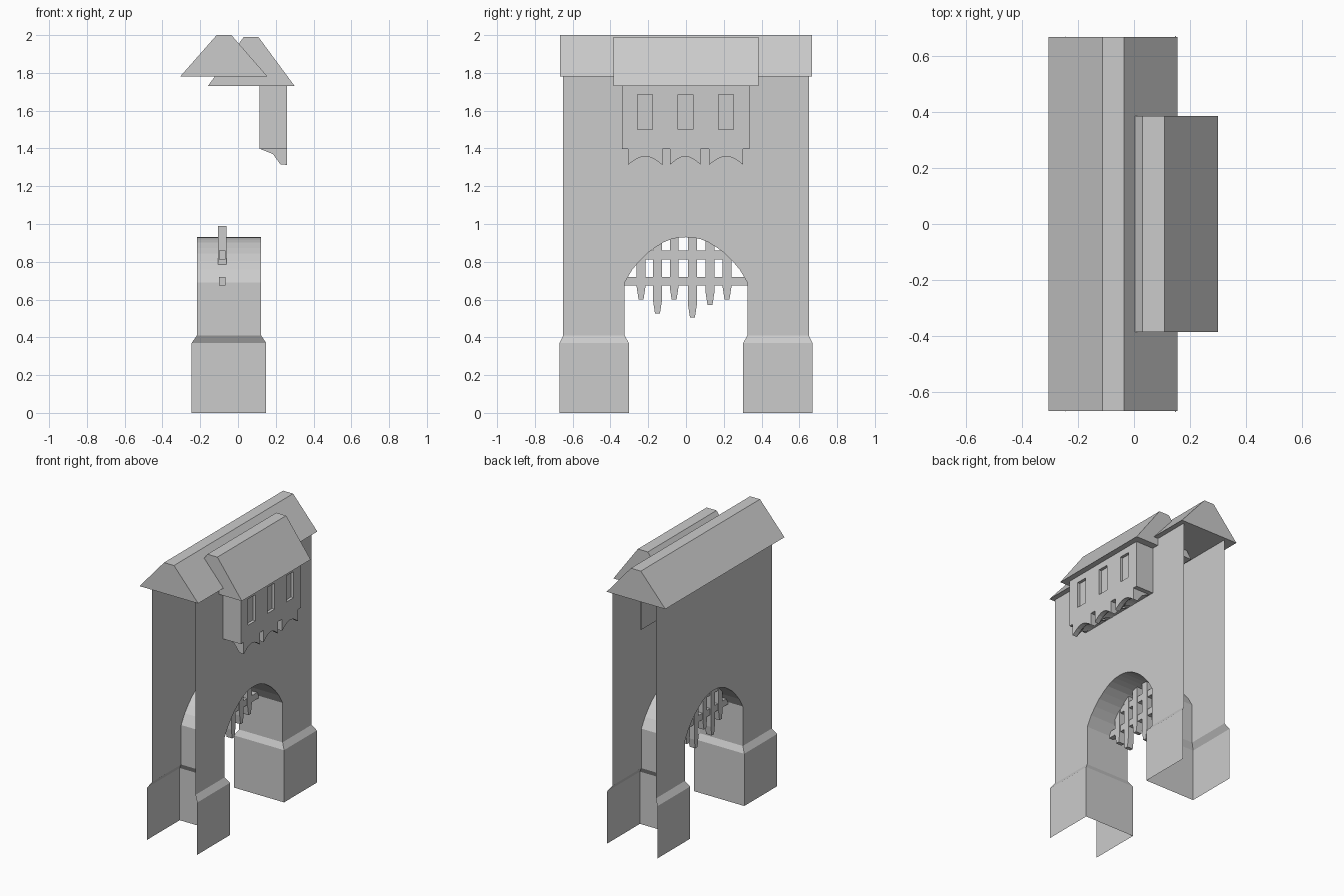
import bpy, bmesh, math

if "Cube" in bpy.data.objects:
    bpy.data.objects.remove(bpy.data.objects["Cube"])


def finish(name, bm):
    bmesh.ops.remove_doubles(bm, verts=bm.verts, dist=1e-4)
    bmesh.ops.recalc_face_normals(bm, faces=bm.faces)
    me = bpy.data.meshes.new(name)
    bm.to_mesh(me)
    bm.free()
    ob = bpy.data.objects.new(name, me)
    bpy.context.collection.objects.link(ob)
    return ob


def face(bm, pts):
    bm.faces.new([bm.verts.new(p) for p in pts])


def loft(name, sections):
    """Closed solid through equal-length cross-sections."""
    bm = bmesh.new()
    rings = [[bm.verts.new(p) for p in s] for s in sections]
    n = len(rings[0])
    for a, b in zip(rings, rings[1:]):
        for i in range(n):
            j = (i + 1) % n
            bm.faces.new((a[i], a[j], b[j], b[i]))
    bm.faces.new(rings[0])
    bm.faces.new(rings[-1])
    return finish(name, bm)


def box(name, x0, x1, y0, y1, z0, z1):
    ring = [(x0, z0), (x1, z0), (x1, z1), (x0, z1)]
    return loft(name, [[(x, y, z) for x, z in ring] for y in (y0, y1)])


# Gate shell: two thin walls flaring at the foot, joined by the arch lining
XC = -0.048
TOP = 1.78
legs = [(0.303, 0.67, 0.0, 0.197), (0.303, 0.67, 0.37, 0.197),
        (0.325, 0.65, 0.41, 0.17), (0.325, 0.65, 0.69, 0.17)]  # inner y, outer y, z, half depth
arch = [(0.325, 0.69), (0.285, 0.758), (0.245, 0.805), (0.205, 0.845), (0.165, 0.874),
        (0.12, 0.903), (0.08, 0.919), (0.04, 0.928), (0.0, 0.93)]
bm = bmesh.new()
for sy in (1, -1):
    for sx in (1, -1):
        for (i0, o0, z0, d0), (i1, o1, z1, d1) in zip(legs, legs[1:]):
            xa, xb = XC + sx * d0, XC + sx * d1
            face(bm, [(xa, sy * i0, z0), (xa, sy * o0, z0), (xb, sy * o1, z1), (xb, sy * i1, z1)])
        x = XC + sx * 0.17
        face(bm, [(x, sy * 0.325, 0.69), (x, sy * 0.65, 0.69), (x, sy * 0.65, TOP), (x, sy * 0.325, TOP)])
        for (ya, za), (yb, zb) in zip(arch, arch[1:]):
            face(bm, [(x, sy * ya, za), (x, sy * ya, TOP), (x, sy * yb, TOP), (x, sy * yb, zb)])
    lining = [(i, z, d) for i, o, z, d in legs] + [(y, z, 0.17) for y, z in arch[1:]]
    for (ya, za, da), (yb, zb, db) in zip(lining, lining[1:]):
        face(bm, [(XC - da, sy * ya, za), (XC + da, sy * ya, za),
                  (XC + db, sy * yb, zb), (XC - db, sy * yb, zb)])
finish("gate_walls", bm)

# Roofs: truncated gable profiles run along y
main = [(-0.305, 1.782), (0.155, 1.782), (-0.035, 2.0), (-0.113, 2.0)]
small = [(-0.16, 1.73), (0.30, 1.73), (0.108, 1.99), (0.03, 1.99)]
for name, prof, half in (("main_roof", main, 0.667), ("bay_roof", small, 0.385)):
    loft(name, [[(x, y, z) for x, z in prof] for y in (-half, half)])

# Overhanging bay with three recessed windows
bay = box("bay", 0.115, 0.26, -0.34, 0.335, 1.397, 1.735)
for y in (-0.217, -0.002, 0.212):
    cut = box("window_cutter", 0.24, 0.30, y - 0.04, y + 0.04, 1.50, 1.685)
    cut.hide_render = True
    mod = bay.modifiers.new("window", 'BOOLEAN')
    mod.object = cut
    mod.solver = 'EXACT'
    bpy.context.view_layer.objects.active = bay
    bpy.ops.object.modifier_apply(modifier=mod.name)
    bpy.data.objects.remove(cut)

# Corbels under the bay, underside scooped by a shallow arch
under = [(0.26, 1.313), (0.225, 1.315), (0.185, 1.37), (0.118, 1.397)]
for y0, y1 in ((-0.307, -0.125), (-0.085, 0.078), (0.122, 0.303)):
    sections = []
    for k in range(9):
        t = k / 8
        rise = 0.045 * math.sin(math.pi * t)
        y = y0 + (y1 - y0) * t
        sections.append([(0.118, y, 1.40), (0.26, y, 1.40)] +
                        [(x, y, min(1.398, z + rise)) for x, z in under])
    loft("corbel", sections)

# Portcullis: pointed uprights and two cross bars
PX0, PX1 = -0.105, -0.06
for y, z in ((-0.238, 0.60), (-0.151, 0.525), (-0.063, 0.60),
             (0.034, 0.505), (0.127, 0.57), (0.217, 0.60)):
    w, tip = 0.023, 0.013
    outline = [(y - tip, z), (y + tip, z), (y + w, z + 0.065), (y + w, 0.99),
               (y - w, 0.99), (y - w, z + 0.065)]
    loft("portcullis_upright", [[(x, a, b) for a, b in outline] for x in (PX0, PX1)])
for z in (0.697, 0.836):
    box("portcullis_crossbar", PX0 + 0.005, PX1 - 0.005, -0.333, 0.333, z - 0.023, z + 0.023)
